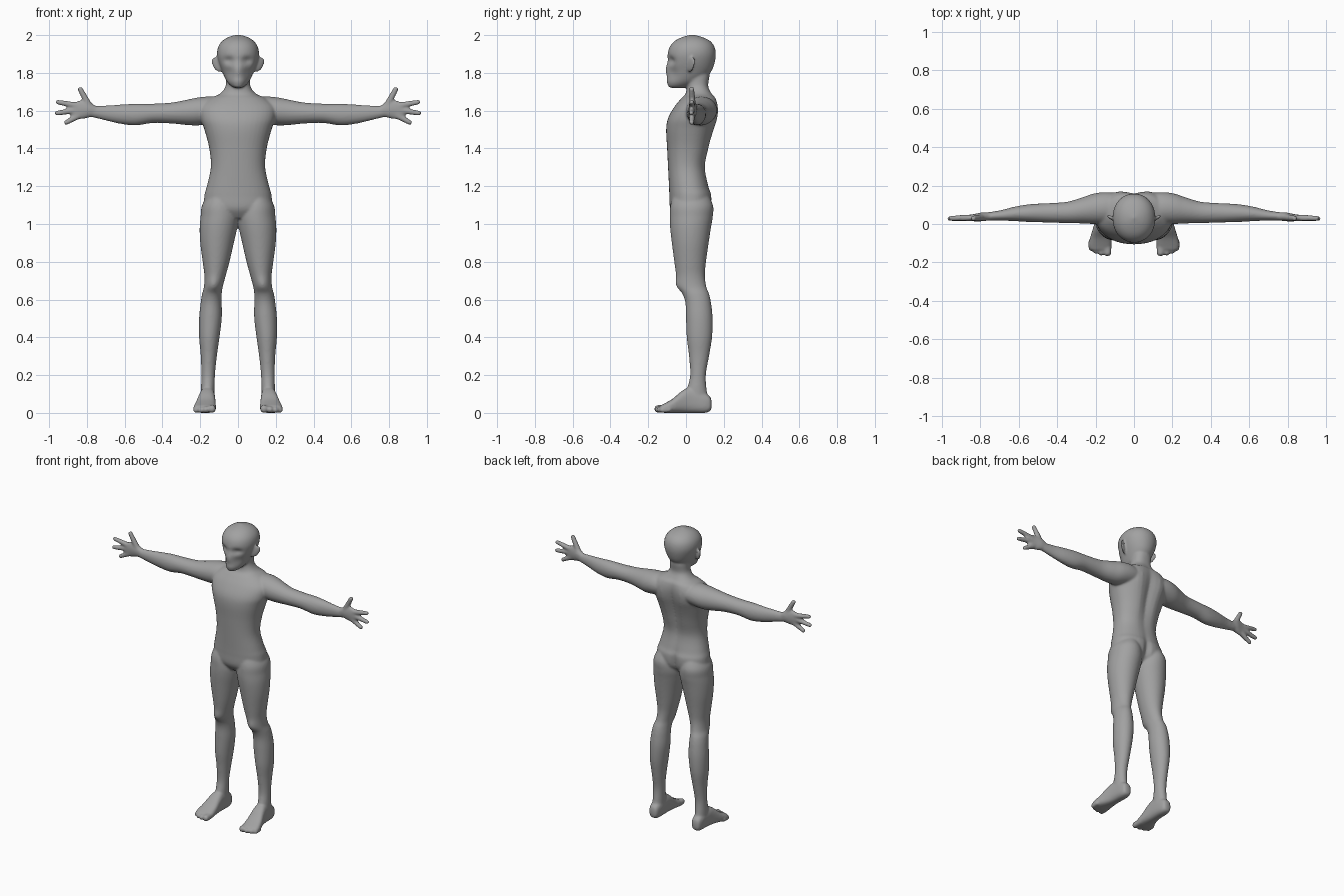
import bpy, bmesh, math
from mathutils import Vector

if "Cube" in bpy.data.objects:
    bpy.data.objects.remove(bpy.data.objects["Cube"])

skin = bpy.data.materials.new("grey_skin")
skin.use_nodes = True
GREY = (0.36, 0.36, 0.36, 1)
skin.diffuse_color = GREY
skin.node_tree.nodes["Principled BSDF"].inputs["Base Color"].default_value = GREY
parts = []
X, Y, Z = Vector((1, 0, 0)), Vector((0, 1, 0)), Vector((0, 0, 1))


def finish(name, bm):
    bmesh.ops.recalc_face_normals(bm, faces=bm.faces)
    mesh = bpy.data.meshes.new(name)
    bm.to_mesh(mesh)
    bm.free()
    ob = bpy.data.objects.new(name, mesh)
    bpy.context.collection.objects.link(ob)
    parts.append(ob)


def spline(a, b, c, d, t):
    return b + (c - a) * (t / 2) + (a * 2 - b * 5 + c * 4 - d) * (t * t / 2) + (b * 3 - a - c * 3 + d) * (t ** 3 / 2)


def loft(name, rings, square=2.0, sides=40, steps=5, brushes=(), side=1):
    """Skin rings of (centre, half axis, half axis) with a smooth spline."""
    dense = []
    n = len(rings)
    for i in range(n - 1):
        ctrl = [rings[max(0, min(n - 1, i + k))] for k in (-1, 0, 1, 2)]
        for s in range(steps):
            dense.append([spline(*[r[j] for r in ctrl], s / steps) for j in range(3)])
    dense.append(rings[-1])
    bm = bmesh.new()
    loops = []
    for c, u, v in dense:
        loop = []
        for k in range(sides):
            a = math.tau * k / sides
            ca, sa = math.cos(a), math.sin(a)
            p = c + u * math.copysign(abs(ca) ** (2 / square), ca) + v * math.copysign(abs(sa) ** (2 / square), sa)
            for centre, size, push in brushes:
                d = sum(((p[i] - centre[i]) / size[i]) ** 2 for i in range(3))
                p = p + Vector(push) * math.exp(-d)
            loop.append(bm.verts.new((p.x * side, p.y, p.z)))
        loops.append(loop)
    for a, b in zip(loops, loops[1:]):
        for k in range(sides):
            j = (k + 1) % sides
            bm.faces.new((a[k], a[j], b[j], b[k]))
    bm.faces.new(loops[0])
    bm.faces.new(loops[-1])
    finish(name, bm)


def box_rings(axis, rows):
    """Rows of position along the axis, then low and high of the other two axes."""
    out = []
    for t, a0, a1, b0, b1 in rows:
        a, b = (a0 + a1) / 2, (b0 + b1) / 2
        c = {"z": (a, b, t), "x": (t, a, b), "y": (a, t, b)}[axis]
        u, v = {"z": (X, Y), "x": (Y, Z), "y": (X, Z)}[axis]
        out.append((Vector(c), u * ((a1 - a0) / 2), v * ((b1 - b0) / 2)))
    return out


def capsule(name, p, q, r0, r1, side):
    p, q = Vector(p), Vector(q)
    d = (q - p).normalized()
    u = d.cross(Y if abs(d.y) < 0.8 else Z).normalized()
    v = d.cross(u)
    rings = []
    for c, r, angles in ((p, r0, (-85, -60, -30, 0)), (q, r1, (0, 30, 60, 85))):
        for a in map(math.radians, angles):
            w = r * math.cos(a)
            rings.append((c + d * (r * math.sin(a)), u * w, v * w))
    loft(name, rings, sides=16, steps=2, side=side)


def upright(rows):
    return box_rings("z", [(z, -w, w, f, b) for z, w, f, b in rows])


# Torso and neck, with a spine groove and shoulder blades
loft("torso", upright([
    (1.03, .11, -.05, .08), (1.08, .175, -.083, .13), (1.15, .178, -.088, .138), (1.2, .165, -.09, .122),
    (1.3, .144, -.095, .105), (1.4, .152, -.1, .125), (1.5, .178, -.105, .15), (1.56, .198, -.095, .163),
    (1.62, .2, -.062, .168), (1.665, .15, -.025, .16), (1.69, .095, -.002, .14), (1.73, .066, .005, .12),
    (1.79, .062, .0, .125), (1.83, .05, .01, .11)]), square=2.25, brushes=[
        ((0, .15, 1.45), (.035, .08, .2), (0, -.022, 0)),
        ((0, .14, 1.1), (.025, .08, .08), (0, -.02, 0)),
        ((.09, .16, 1.57), (.05, .06, .08), (0, .01, 0)),
        ((-.09, .16, 1.57), (.05, .06, .08), (0, .01, 0))])

# Head with eye sockets, nose and cheeks
face = [((0, -.1, 1.815), (.022, .04, .03), (0, -.008, 0)), ((0, -.1, 1.755), (.04, .03, .012), (0, -.004, 0))]
for s in (-1, 1):
    face += [((s * .047, -.08, 1.865), (.03, .05, .02), (0, .02, 0)),
             ((s * .055, -.08, 1.8), (.03, .05, .04), (-s * .006, .008, 0))]
loft("head", upright([
    (1.72, .015, -.075, -.02), (1.727, .032, -.093, .02), (1.745, .052, -.098, .06), (1.77, .068, -.1, .1),
    (1.81, .085, -.1, .135), (1.855, .102, -.1, .152), (1.9, .111, -.097, .158), (1.94, .104, -.085, .15),
    (1.97, .082, -.058, .126), (1.99, .05, -.018, .085), (2.002, .008, .026, .04)]),
    square=2.1, steps=8, sides=64, brushes=face)

for s, tag in ((1, "left"), (-1, "right")):
    # Ear: a thin tilted shell
    out = Vector((.85, .5, 0))
    loft(tag + "_ear", [(Vector((.108 + .01 * k, .026 + .006 * k, 1.845 + .042 * k)),
                         out * (.036 + .006 * k) * math.sqrt(1.001 - k * k),
                         Vector((-.5, .85, 0)) * .01 * math.sqrt(1.001 - k * k))
                        for k in (-1, -.85, -.5, 0, .5, .85, 1)], sides=24, side=s)
    # Arm
    loft(tag + "_arm", box_rings("x", [
        (.08, .0, .16, 1.54, 1.67), (.15, .0, .165, 1.53, 1.675), (.21, .0, .158, 1.522, 1.67),
        (.27, .003, .138, 1.524, 1.658), (.35, .005, .115, 1.532, 1.643), (.45, .008, .108, 1.535, 1.637),
        (.54, .01, .103, 1.522, 1.637), (.62, .015, .09, 1.53, 1.632), (.7, .018, .07, 1.548, 1.627),
        (.77, .018, .06, 1.565, 1.625), (.8, .018, .056, 1.57, 1.63)]), side=s)
    # Hand
    loft(tag + "_palm", box_rings("x", [
        (.745, .02, .06, 1.575, 1.62), (.79, .014, .06, 1.563, 1.648), (.83, .014, .052, 1.555, 1.655),
        (.865, .016, .046, 1.553, 1.645), (.885, .024, .038, 1.57, 1.625)]), side=s)
    for name, p, q, r in (("thumb", (.79, .035, 1.63), (.835, .03, 1.713), .014),
                          ("index", (.86, .032, 1.628), (.953, .03, 1.645), .013),
                          ("middle", (.86, .032, 1.602), (.958, .028, 1.587), .013),
                          ("little", (.845, .032, 1.573), (.91, .03, 1.537), .013)):
        capsule(f"{tag}_{name}_finger", p, q, r + .004, r, s)
    # Leg from hip to ankle
    loft(tag + "_leg", box_rings("z", [
        (1.17, .03, .15, -.06, .11), (1.1, .006, .19, -.082, .143), (1.04, -.004, .198, -.086, .142),
        (.98, .004, .203, -.084, .132), (.9, .022, .2, -.075, .12), (.8, .045, .187, -.062, .106),
        (.73, .064, .178, -.052, .1), (.67, .08, .18, -.043, .107), (.63, .086, .19, -.018, .122),
        (.58, .086, .198, -.003, .133), (.5, .086, .206, .0, .141), (.4, .098, .206, .004, .138),
        (.3, .112, .197, .016, .122), (.2, .122, .194, .022, .105), (.12, .124, .196, .005, .11),
        (.06, .124, .196, .0, .12)]), side=s, brushes=[((.13, -.04, .68), (.03, .04, .035), (0, -.008, 0))])
    # Foot and toes
    loft(tag + "_foot", box_rings("y", [
        (.136, .148, .172, .03, .06), (.128, .133, .188, .01, .085), (.1, .125, .196, .0, .105),
        (.05, .122, .2, .0, .125), (.01, .121, .205, .0, .133), (-.03, .119, .215, .0, .11),
        (-.07, .117, .228, .0, .075), (-.11, .117, .236, .0, .052), (-.135, .125, .23, .004, .04)]),
        square=2.7, side=s)
    for i, (x, y, r) in enumerate(((.138, -.148, .021), (.17, -.148, .017), (.198, -.14, .016), (.222, -.126, .015))):
        capsule(f"{tag}_toe_{i + 1}", (x, -.09, r + .003), (x, y, r), r, r, s)

# Fuse the parts into one smooth skin
with bpy.context.temp_override(active_object=parts[0], object=parts[0],
                               selected_objects=parts, selected_editable_objects=parts):
    bpy.ops.object.join()
body = parts[0]
body.name = "body"
body.data.materials.clear()
body.data.materials.append(skin)
fuse = body.modifiers.new("fuse", "REMESH")
fuse.mode = "VOXEL"
fuse.voxel_size = 0.0065
fuse.use_smooth_shade = True
soften = body.modifiers.new("soften", "SMOOTH")
soften.factor = 0.5
soften.iterations = 7
for poly in body.data.polygons:
    poly.use_smooth = True
